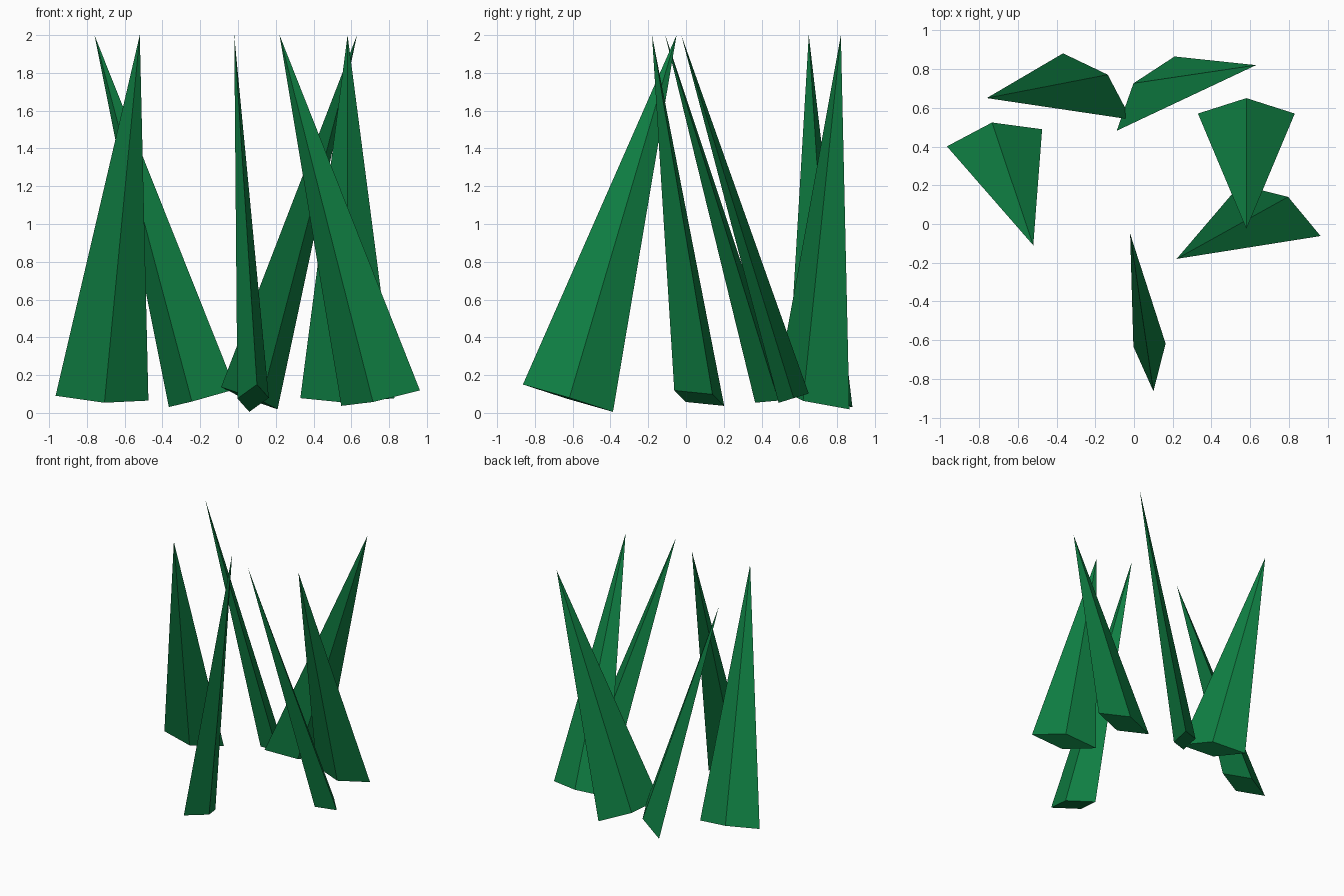
import bpy
import bmesh
from mathutils import Matrix, Vector

cube = bpy.data.objects.get("Cube")
if cube:
    bpy.data.objects.remove(cube, do_unlink=True)

# Single leaf colour
green = bpy.data.materials.new("leaf green")
green.use_nodes = True
colour = (0.005, 0.22, 0.058, 1)
green.diffuse_color = colour
green.node_tree.nodes["Principled BSDF"].inputs["Base Color"].default_value = colour

BASE_Z, TIP_Z = 0.078, 2.0
WIDTH, DEPTH = 0.5, 0.167


def blade(name, base, tip, across):
    """Flattened four-sided spike leaning from base to tip, wide along across."""
    foot = Vector((*base, BASE_Z))
    axis = Vector((*tip, TIP_Z)) - foot
    length = axis.length
    z = axis.normalized()
    # Tip the wide direction until it is square to the leaning axis
    x = Vector((*across, -(across[0] * z.x + across[1] * z.y) / z.z)).normalized()
    y = z.cross(x)
    place = Matrix((x, y, z)).transposed().to_4x4()
    place.translation = foot

    bm = bmesh.new()
    bmesh.ops.create_cone(bm, cap_ends=True, segments=4, radius1=0.5, radius2=0, depth=1)
    bmesh.ops.remove_doubles(bm, verts=bm.verts, dist=0.0001)
    bmesh.ops.translate(bm, verts=bm.verts, vec=(0, 0, 0.5))
    bmesh.ops.scale(bm, verts=bm.verts, vec=(WIDTH, DEPTH, length))
    bmesh.ops.transform(bm, verts=bm.verts, matrix=place)
    bmesh.ops.recalc_face_normals(bm, faces=bm.faces)
    mesh = bpy.data.meshes.new(name)
    bm.to_mesh(mesh)
    bm.free()
    mesh.materials.append(green)
    bpy.context.collection.objects.link(bpy.data.objects.new(name, mesh))


# Ring of blades: foot position, tip position, direction of the wide side
blade("right_blade", (-0.72, 0.445), (-0.52, -0.11), (0.5, 0.09))
blade("back_left_blade", (0.58, 0.57), (0.58, -0.025), (1, 0))
blade("front_blade", (0.08, -0.625), (-0.02, -0.05), (0.04, -0.47))
blade("left_blade", (0.755, 0.07), (0.22, -0.18), (0.41, -0.26))
blade("back_right_blade", (-0.19, 0.71), (-0.76, 0.65), (0.33, -0.32))
blade("back_blade", (0.06, 0.673), (0.63, 0.82), (0.30, 0.385))
